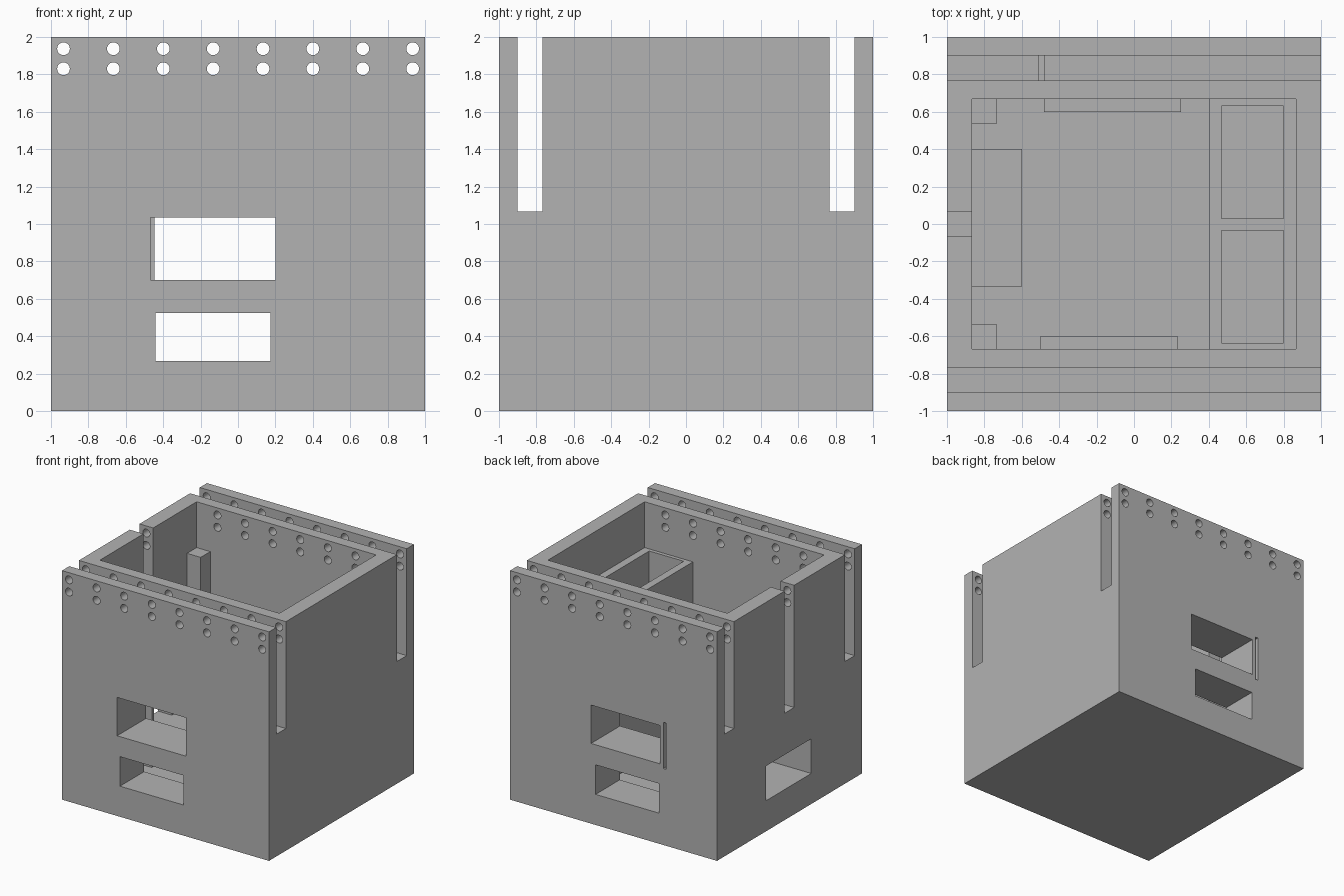
import bpy, bmesh
from mathutils import Matrix, Vector

old = bpy.data.objects.get("Cube")
if old:
    bpy.data.objects.remove(old, do_unlink=True)

grey = bpy.data.materials.new("plain_grey")
grey.use_nodes = True
COLOUR = (0.45, 0.45, 0.45, 1)
grey.diffuse_color = COLOUR
grey.node_tree.nodes["Principled BSDF"].inputs["Base Color"].default_value = COLOUR


def add_box(bm, xs, ys, zs):
    spans = (xs, ys, zs)
    mid = Vector([(a + b) / 2 for a, b in spans])
    size = Vector([b - a for a, b in spans])
    bmesh.ops.create_cube(bm, size=1, matrix=Matrix.Translation(mid) @ Matrix.Diagonal(size).to_4x4())


def make_object(name, bm):
    mesh = bpy.data.meshes.new(name)
    bm.to_mesh(mesh)
    bm.free()
    mesh.materials.append(grey)
    obj = bpy.data.objects.new(name, mesh)
    bpy.context.collection.objects.link(obj)
    return obj


def box_object(name, *spans):
    bm = bmesh.new()
    add_box(bm, *spans)
    return make_object(name, bm)


def combine(target, tool, operation):
    """Apply a boolean and discard the tool."""
    tool.hide_render = True
    bpy.context.view_layer.objects.active = target
    mod = target.modifiers.new(tool.name, 'BOOLEAN')
    mod.object, mod.operation, mod.solver = tool, operation, 'EXACT'
    bpy.ops.object.modifier_apply(modifier=mod.name)
    bpy.data.objects.remove(tool, do_unlink=True)


FLOOR, WX, WY, LAP = 0.133, 0.867, 0.667, 0.03
LOW = FLOOR - LAP

# Outer block with open inner chamber
body = box_object("housing", (-1, 1), (-1, 1), (0, 2))
combine(body, box_object("chamber", (-WX, WX), (-WY, WY), (FLOOR, 2.2)), 'DIFFERENCE')

# Parts standing inside the chamber
fittings = {
    "twin_compartment": ((0.4, WX + LAP), (-WY - LAP, WY + LAP), (LOW, 1.6)),
    "back_corner_post": ((-WX - LAP, -0.735), (0.535, WY + LAP), (LOW, 1.6)),
    "front_corner_post": ((-WX - LAP, -0.735), (-WY - LAP, -0.535), (LOW, 1.6)),
    "side_socket_frame": ((-WX - LAP, -0.6), (-0.333, 0.4), (LOW, 0.7)),
    "front_window_frame": ((-0.5, 0.233), (-WY - LAP, -0.6), (0.667, 1.063)),
    "back_window_frame": ((-0.48, 0.25), (0.6, WY + LAP), (0.667, 1.063)),
}
for name, spans in fittings.items():
    combine(body, box_object(name, *spans), 'UNION')

# Openings, each cut in turn
cuts = {
    "front_panel_slot": ((-1.1, 1.1), (-0.9, -0.767), (1.067, 2.2)),
    "back_panel_slot": ((-1.1, 1.1), (0.767, 0.9), (1.067, 2.2)),
    "side_wall_slot": ((-1.1, -0.8), (-0.065, 0.068), (0.933, 2.2)),
    "front_upper_window": ((-0.467, 0.2), (-1.1, -0.55), (0.7, 1.035)),
    "back_upper_window": ((-0.447, 0.217), (0.55, 1.1), (0.7, 1.035)),
    "front_lower_window": ((-0.44, 0.173), (-1.1, -0.55), (0.267, 0.525)),
    "back_lower_window": ((-0.44, 0.173), (0.55, 1.1), (0.267, 0.525)),
    "back_thin_slit": ((-0.507, -0.481), (0.6, 1.1), (0.667, 1.072)),
    "side_window": ((-1.1, -0.8), (-0.3, 0.325), (0.267, 0.57)),
    "side_socket_recess": ((-WX, -0.55), (-0.3, 0.367), (0.267, 0.66)),
    "front_compartment_pocket": ((0.467, 0.8), (-0.635, -0.035), (0.2, 1.8)),
    "back_compartment_pocket": ((0.467, 0.8), (0.03, 0.632), (0.2, 1.8)),
}
for name, spans in cuts.items():
    combine(body, box_object(name, *spans), 'DIFFERENCE')

# Two rows of bolt holes running front to back
bm = bmesh.new()
turn = Matrix.Rotation(1.5707963, 4, 'X')
for column in range(8):
    for z in (1.937, 1.83):
        x = -0.933 + column * 0.2667
        bmesh.ops.create_cone(bm, cap_ends=True, segments=24, radius1=0.034, radius2=0.034,
                              depth=2.4, matrix=Matrix.Translation((x, 0, z)) @ turn)
combine(body, make_object("bolt_holes", bm), 'DIFFERENCE')

# One shared material, smooth hole walls, crisp corners
body.data.materials.clear()
body.data.materials.append(grey)
for face in body.data.polygons:
    face.material_index = 0
bpy.ops.object.select_all(action='DESELECT')
body.select_set(True)
bpy.context.view_layer.objects.active = body
bpy.ops.object.shade_smooth_by_angle(angle=0.52)
